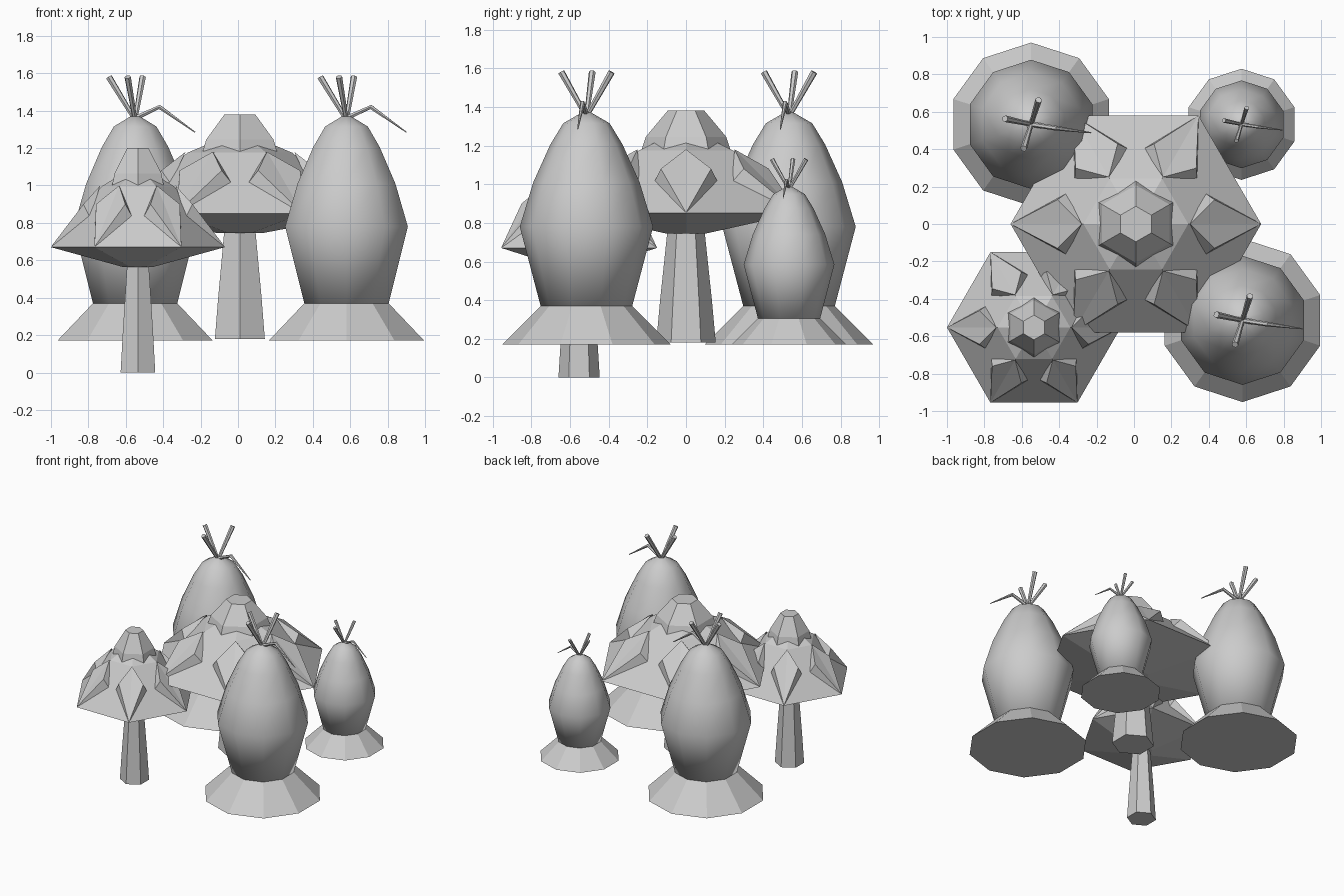
import bpy, bmesh, math
from mathutils import Vector

if "Cube" in bpy.data.objects:
    bpy.data.objects.remove(bpy.data.objects["Cube"])


def finish(bm, name, loc, scale, smooth=False):
    bmesh.ops.recalc_face_normals(bm, faces=bm.faces[:])
    me = bpy.data.meshes.new(name)
    bm.to_mesh(me)
    bm.free()
    for p in me.polygons:
        p.use_smooth = smooth
    ob = bpy.data.objects.new(name, me)
    ob.location = loc
    ob.scale = scale
    bpy.context.collection.objects.link(ob)
    return ob


def polar(r, deg, z, side=0.0):
    # radial distance r, sideways offset, height z
    a = math.radians(deg)
    return Vector((r * math.cos(a) - side * math.sin(a),
                   r * math.sin(a) + side * math.cos(a), z))


def lathe(bm, profile, n, phase):
    # closed stack of n-sided rings
    rings = [[bm.verts.new(polar(r, phase + 360 * i / n, z)) for i in range(n)]
             for r, z in profile]
    for a, b in zip(rings, rings[1:]):
        for i in range(n):
            j = (i + 1) % n
            bm.faces.new((a[i], a[j], b[j], b[i]))
    bm.faces.new(rings[0][::-1])
    bm.faces.new(rings[-1])


def rod(bm, pts, radii, n=6):
    # tapered stick following a short path
    rings = []
    for k, (p, r) in enumerate(zip(pts, radii)):
        d = Vector(pts[min(k + 1, len(pts) - 1)]) - Vector(pts[max(k - 1, 0)])
        q = d.to_track_quat('Z', 'Y')
        rings.append([bm.verts.new(Vector(p) + q @ polar(r, 360 * i / n, 0))
                      for i in range(n)])
    for a, b in zip(rings, rings[1:]):
        for i in range(n):
            j = (i + 1) % n
            bm.faces.new((a[i], a[j], b[j], b[i]))
    bm.faces.new(rings[0][::-1])
    bm.faces.new(rings[-1])


def bulb(label, loc, s):
    scale = (s, s, s)
    # flared faceted skirt
    bm = bmesh.new()
    lathe(bm, [(.437, 0), (.237, .2)], 10, 18)
    finish(bm, label + "_skirt", loc, scale)
    # smooth swollen body
    bm = bmesh.new()
    lathe(bm, [(.237, .2), (.345, .61), (.275, .84), (.187, 1.035),
               (.12, 1.145), (.025, 1.2)], 10, 18)
    finish(bm, label + "_body", loc, scale, True)
    # three straight twigs and a bent one
    bm = bmesh.new()
    for x, y in ((.04, .13), (-.14, .03), (-.04, -.13)):
        rod(bm, [(0, 0, 1.18), (x, y, 1.41)], [.012, .018])
    rod(bm, [(0, 0, 1.19), (.13, -.02, 1.25), (.32, -.045, 1.115)],
        [.014, .013, .003])
    finish(bm, label + "_twigs", loc, scale)


def mushroom(label, loc, s):
    scale = (s, s, 1)
    # hexagonal stem
    bm = bmesh.new()
    lathe(bm, [(.154, 0), (.134, .22), (.096, .58)], 6, 30)
    finish(bm, label + "_stem", loc, scale)
    # hexagonal cap
    bm = bmesh.new()
    lathe(bm, [(.12, .565), (.67, .67), (.28, .995), (.15, 1.05)], 6, 0)
    finish(bm, label + "_cap", loc, scale)
    # raised kite facets over each cap corner
    bm = bmesh.new()
    for i in range(6):
        a = i * 60
        tip = bm.verts.new(polar(.67, a, .672))
        top = bm.verts.new(polar(.29, a, 1.0))
        for side in (1, -1):
            wing = bm.verts.new(polar(.42, a, .90, side * .13))
            foot = bm.verts.new(polar(.37, a, .83, side * .165))
            bm.faces.new((tip, wing, top))
            bm.faces.new((tip, foot, wing))
            bm.faces.new((wing, foot, top))
    finish(bm, label + "_cap_facets", loc, scale)
    # crown knob
    bm = bmesh.new()
    lathe(bm, [(.24, .97), (.208, 1.065), (.095, 1.2)], 6, 30)
    finish(bm, label + "_crown", loc, scale)


bulb("back_left_bulb", (-.55, .533, .17), 1)
bulb("front_right_bulb", (.58, -.515, .17), 1)
bulb("small_bulb", (.575, .533, .17), .68)
mushroom("large_mushroom", (.01, 0, .18), 1)
mushroom("small_mushroom", (-.535, -.553, 0), .694)
